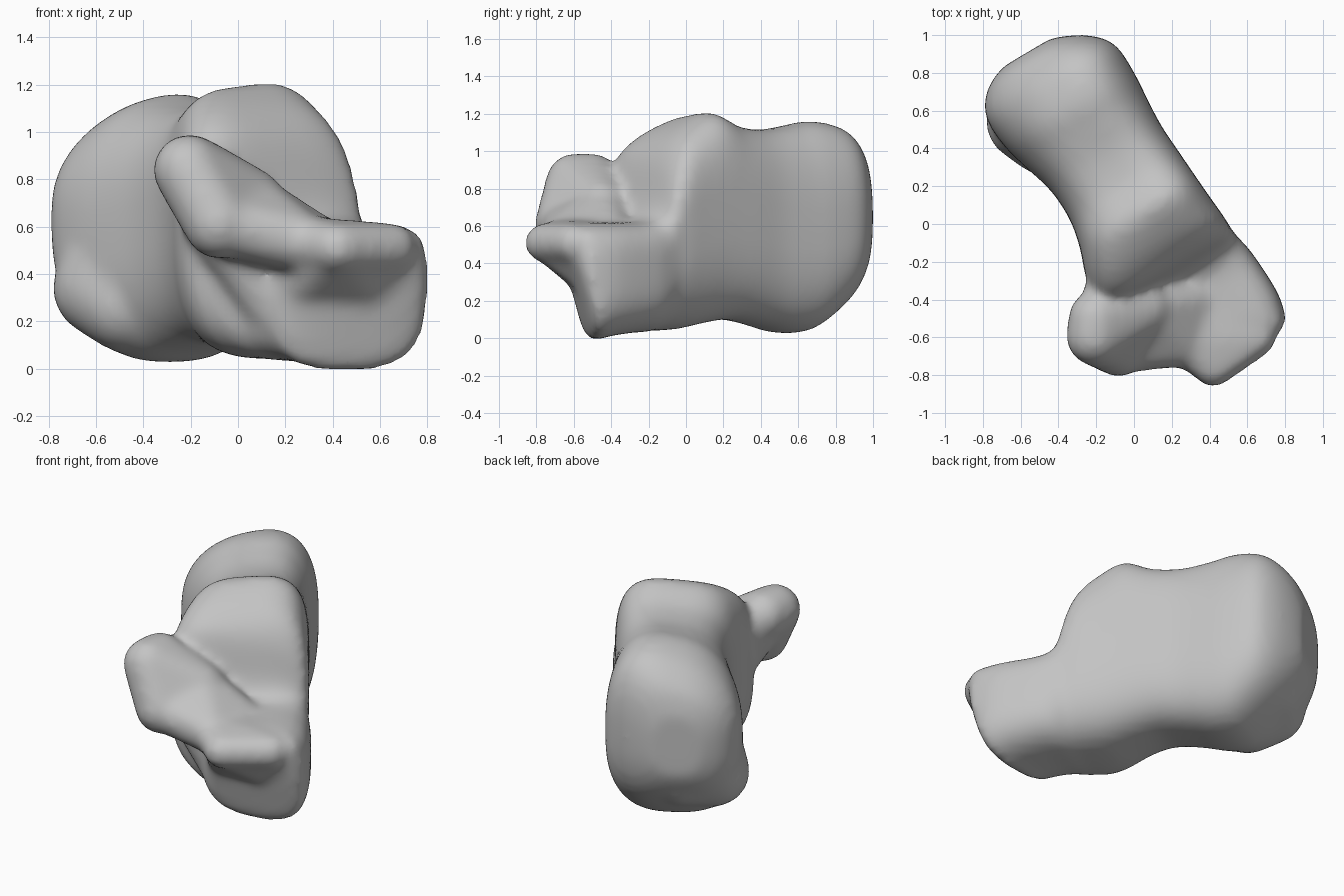
import bpy, bmesh, math
from mathutils import Vector

cube = bpy.data.objects.get("Cube")
if cube:
    bpy.data.objects.remove(cube)

# The long axis runs diagonally from the heel to the front; side points to +x
FORWARD = Vector((0.51, -0.86, 0))
SIDE = Vector((0.86, 0.51, 0))
RING = 48
STEPS = 4


def power(value, exponent):
    return math.copysign(abs(value) ** exponent, value)


def spline(rows):
    """Smoothly fill in rows between the given ones."""
    padded = [rows[0]] + rows + [rows[-1]]
    result = []
    for a, b, c, d in zip(padded, padded[1:], padded[2:], padded[3:]):
        for k in range(STEPS):
            t = k / STEPS
            result.append([
                q + t / 2 * (r - p + t * (2*p - 5*q + 4*r - s + t * (3*(q - r) + s - p)))
                for p, q, r, s in zip(a, b, c, d)])
    return result + [rows[-1]]


def loft(bm, stations):
    """Rings along the axis; tilt slopes the top, skew turns the ring, crown rounds it."""
    rings = []
    for along, v0, v1, z0, z1, tilt, skew, crown in spline(stations):
        ring = []
        for i in range(RING):
            a = math.tau * i / RING
            exponent = crown if math.sin(a) > 0 else 0.7
            c, s = power(math.cos(a), exponent), power(math.sin(a), exponent)
            offset = (v1 - v0) / 2 * c
            height = (z0 + z1) / 2 + (z1 - z0) / 2 * s + tilt * offset * max(0, s)
            point = FORWARD * (along + skew * offset) + SIDE * ((v0 + v1) / 2 + offset)
            ring.append(bm.verts.new((point.x, point.y, height)))
        rings.append(ring)
    for a, b in zip(rings, rings[1:]):
        for i in range(RING):
            j = (i + 1) % RING
            bm.faces.new((a[i], a[j], b[j], b[i]))
    bm.faces.new(rings[0])
    bm.faces.new(rings[-1])


def lump(target, centres, radius):
    """Convex skin around a group of balls, added to the target mesh."""
    bm = bmesh.new()
    for centre in centres:
        ball = bmesh.ops.create_icosphere(bm, subdivisions=3, radius=radius)
        bmesh.ops.translate(bm, verts=ball["verts"], vec=centre)
    points = [v.co.copy() for v in bm.verts]
    bm.clear()
    for p in points:
        bm.verts.new(p)
    bmesh.ops.convex_hull(bm, input=bm.verts[:])
    bmesh.ops.delete(bm, geom=[v for v in bm.verts if not v.link_faces], context='VERTS')
    bmesh.ops.recalc_face_normals(bm, faces=bm.faces[:])
    temp = bpy.data.meshes.new("lump")
    bm.to_mesh(temp)
    bm.free()
    target.from_mesh(temp)
    bpy.data.meshes.remove(temp)


# Main body: heel, waist, raised joint surface, front end
bm = bmesh.new()
loft(bm, [
    (-1.07, -0.17, 0.12, 0.44, 0.82, 0.1, 0, 0.8),
    (-1.03, -0.27, 0.22, 0.35, 0.95, 0.2, 0, 0.8),
    (-0.96, -0.35, 0.33, 0.25, 1.04, 0.25, 0, 0.8),
    (-0.86, -0.39, 0.40, 0.15, 1.11, 0.25, 0, 0.8),
    (-0.70, -0.38, 0.41, 0.04, 1.15, 0.2, 0, 0.8),
    (-0.55, -0.34, 0.40, 0.03, 1.13, 0.15, 0, 0.75),
    (-0.38, -0.29, 0.39, 0.07, 1.11, 0.1, 0, 0.65),
    (-0.20, -0.28, 0.40, 0.10, 1.13, 0.1, 0, 0.6),
    (-0.04, -0.31, 0.41, 0.08, 1.20, 0.1, 0, 0.58),
    (0.10, -0.36, 0.42, 0.05, 1.15, 0.05, 0, 0.55),
    (0.22, -0.38, 0.43, 0.04, 1.06, 0, 0, 0.5),
    (0.29, -0.34, 0.43, 0.04, 0.95, -0.1, 0, 0.5),
    (0.35, -0.28, 0.44, 0.03, 0.72, -0.1, 0, 0.5),
    (0.42, -0.23, 0.46, 0.03, 0.63, 0, 0.1, 0.5),
    (0.58, -0.18, 0.47, 0.01, 0.62, 0, 0.3, 0.5),
    (0.68, -0.16, 0.45, 0.00, 0.62, 0, 0.4, 0.5),
    (0.75, -0.12, 0.42, 0.18, 0.61, 0, 0.4, 0.5),
    (0.80, -0.08, 0.37, 0.36, 0.59, 0, 0.4, 0.6),
])
bmesh.ops.recalc_face_normals(bm, faces=bm.faces[:])

# Inner fullness low on the heel
lump(bm, [(-0.58, 0.54, 0.34), (-0.47, 0.46, 0.27), (-0.50, 0.56, 0.62),
          (-0.44, 0.68, 0.36)], 0.205)

# Side shelf, sloping bridge, front lip, its underside, and the shelf buttress
shelf_root = [(-0.08, -0.66, 0.61), (0.05, -0.45, 0.70)]
lip_root = [(0.25, -0.63, 0.54), (0.33, -0.40, 0.52)]
lip = [(0.42, -0.76, 0.51), (0.65, -0.60, 0.51)]
lump(bm, [(-0.21, -0.60, 0.84), (-0.20, -0.50, 0.84)] + shelf_root, 0.15)
lump(bm, shelf_root + lip_root, 0.13)
lump(bm, lip_root + lip, 0.105)
lump(bm, lip + [(0.22, -0.48, 0.28), (0.60, -0.45, 0.28)], 0.09)
lump(bm, [(-0.17, -0.47, 0.74), (-0.10, -0.25, 0.84), (0.06, -0.18, 0.28),
          (0.14, -0.42, 0.28)], 0.13)

mesh = bpy.data.meshes.new("heel_bone")
bm.to_mesh(mesh)
bm.free()
bone = bpy.data.objects.new("heel_bone", mesh)
bpy.context.collection.objects.link(bone)

# Fuse the parts into one soft surface
remesh = bone.modifiers.new("fuse", 'REMESH')
remesh.mode = 'VOXEL'
remesh.voxel_size = 0.025
remesh.use_smooth_shade = True
soften = bone.modifiers.new("soften", 'SMOOTH')
soften.factor = 0.5
soften.iterations = 14

# Plain grey surface
grey = bpy.data.materials.new("bone_grey")
grey.use_nodes = True
colour = (0.55, 0.55, 0.55, 1)
grey.diffuse_color = colour
grey.node_tree.nodes["Principled BSDF"].inputs["Base Color"].default_value = colour
mesh.materials.append(grey)
